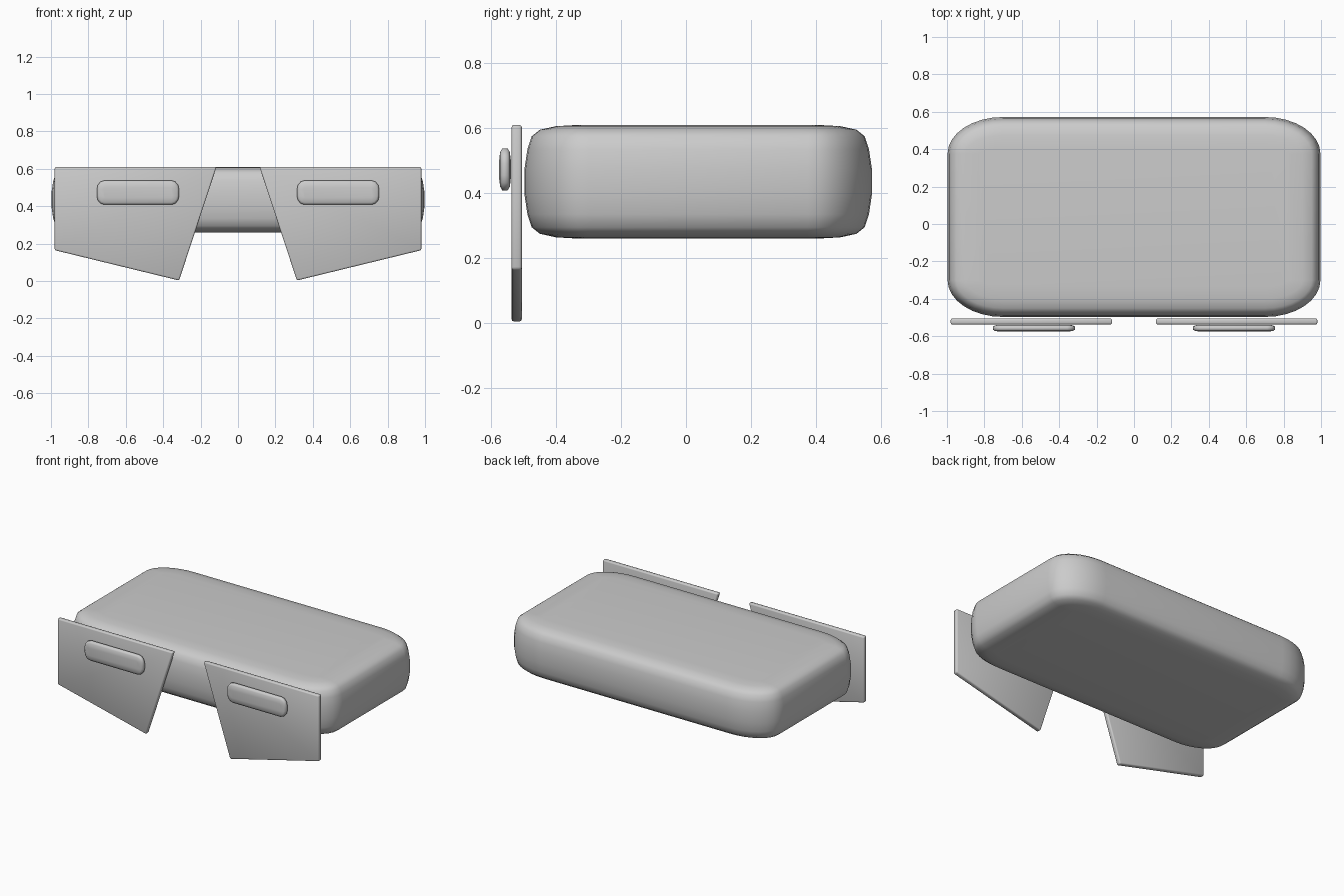
import bpy, bmesh, math
from mathutils import Matrix

if "Cube" in bpy.data.objects:
    bpy.data.objects.remove(bpy.data.objects["Cube"])

grey = bpy.data.materials.new("plain grey")
grey.use_nodes = True
grey.diffuse_color = (0.6, 0.6, 0.6, 1)
grey.node_tree.nodes["Principled BSDF"].inputs["Base Color"].default_value = (0.6, 0.6, 0.6, 1)


def finish(bm, name, matrix=Matrix()):
    """Turn a bmesh into a smooth shaded object."""
    bm.transform(matrix)
    bmesh.ops.recalc_face_normals(bm, faces=bm.faces)
    for face in bm.faces:
        face.smooth = True
    mesh = bpy.data.meshes.new(name)
    bm.to_mesh(mesh)
    bm.free()
    mesh.materials.append(grey)
    obj = bpy.data.objects.new(name, mesh)
    bpy.context.collection.objects.link(obj)
    return obj


def cushion(name, half_x, half_y, corner, profile, steps, matrix):
    """Stack rounded rectangles; profile holds (inset, height) pairs."""
    bm = bmesh.new()
    rings = []
    for inset, z in profile:
        ring = []
        for quarter in range(4):
            for i in range(steps + 1):
                a = math.pi / 2 * (quarter + i / steps)
                sx = 1 if quarter in (0, 3) else -1
                sy = 1 if quarter < 2 else -1
                x = sx * (half_x - corner[0]) + (corner[0] - inset) * math.cos(a)
                y = sy * (half_y - corner[1]) + (corner[1] - inset) * math.sin(a)
                ring.append(bm.verts.new((x, y, z)))
        rings.append(ring)
    for low, high in zip(rings, rings[1:]):
        for i in range(len(low)):
            j = (i + 1) % len(low)
            bm.faces.new((low[i], low[j], high[j], high[i]))
    bm.faces.new(rings[0])
    bm.faces.new(rings[-1])
    return finish(bm, name, matrix)


def mirrored(profile):
    return [(i, -z) for i, z in profile] + [(i, z) for i, z in reversed(profile)]


# Thick padded slab with gently bulging sides
slab_profile = mirrored([(0.17, 0.175), (0.1, 0.171), (0.05, 0.16), (0.025, 0.14),
                         (0.012, 0.1), (0.003, 0.04)])
cushion("padded_body", 1, 0.5375, (0.3, 0.2), slab_profile, 8,
        Matrix.Translation((0, 0.0375, 0.435)))

# Slanted front panels and their grips
grip_profile = mirrored([(0.04, 0.018), (0.015, 0.015), (0.003, 0.008)])
for side, name in ((1, "left"), (-1, "right")):
    bm = bmesh.new()
    outline = [(0.115, 0.61), (0.98, 0.61), (0.98, 0.165), (0.315, 0.003)]
    face = bm.faces.new([bm.verts.new((side * x, -0.537, z)) for x, z in outline])
    out = bmesh.ops.extrude_face_region(bm, geom=[face])
    for v in out["geom"]:
        if isinstance(v, bmesh.types.BMVert):
            v.co.y += 0.032
    bmesh.ops.recalc_face_normals(bm, faces=bm.faces)
    bmesh.ops.bevel(bm, geom=bm.edges[:], offset=0.008, segments=2,
                    profile=0.5, affect='EDGES')
    finish(bm, name + "_front_panel")

    cushion(name + "_grip", 0.223, 0.068, (0.045, 0.05), grip_profile, 3,
            Matrix.Translation((side * 0.535, -0.557, 0.473))
            @ Matrix.Rotation(math.pi / 2, 4, 'X'))
